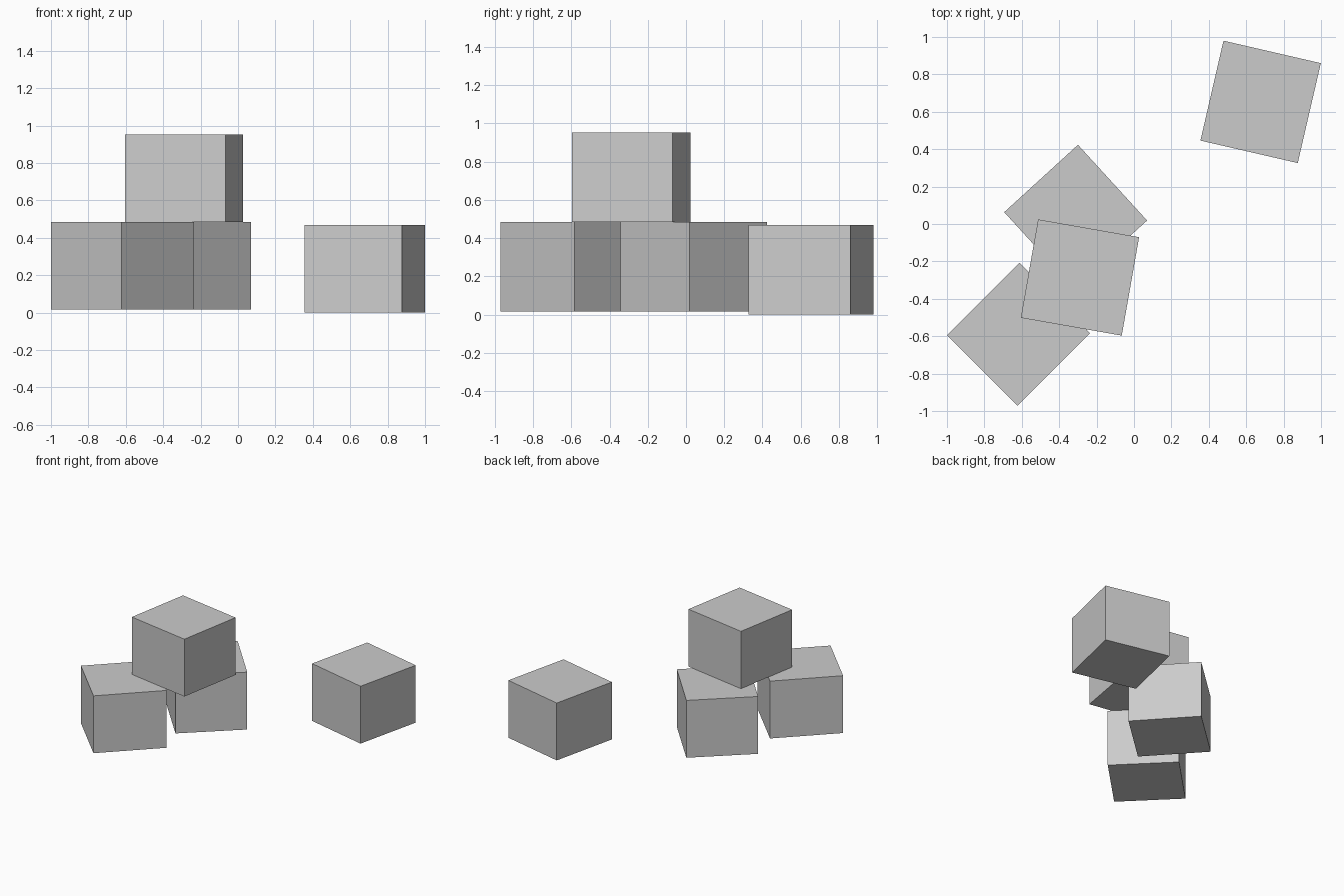
import bpy
from math import radians

default = bpy.data.objects.get("Cube")
if default:
    bpy.data.objects.remove(default, do_unlink=True)

# Single plain grey for every crate
GREY = (0.6, 0.6, 0.6, 1.0)
grey = bpy.data.materials.new("plain_grey")
grey.use_nodes = True
grey.diffuse_color = GREY
grey.node_tree.nodes["Principled BSDF"].inputs["Base Color"].default_value = GREY

LENGTH, WIDTH, HEIGHT = 0.548, 0.534, 0.467


def add_crate(name, x, y, base, turn):
    """Add one crate resting at height base, turned about its upright axis."""
    bpy.ops.mesh.primitive_cube_add(
        size=1, location=(x, y, base + HEIGHT / 2), rotation=(0, 0, radians(turn)))
    crate = bpy.context.object
    crate.name = name
    crate.scale = (LENGTH, WIDTH, HEIGHT)
    bpy.ops.object.transform_apply(location=False, rotation=False, scale=True)
    crate.data.materials.append(grey)


# Two lower crates, one stacked across them, one standing apart
add_crate("front_lower_crate", -0.617, -0.589, 0.017, 45)
add_crate("rear_lower_crate", -0.312, 0.041, 0.017, -47.6)
add_crate("stacked_crate", -0.289, -0.286, 0.484, -10)
add_crate("separate_crate", 0.677, 0.653, 0.0, 77)
